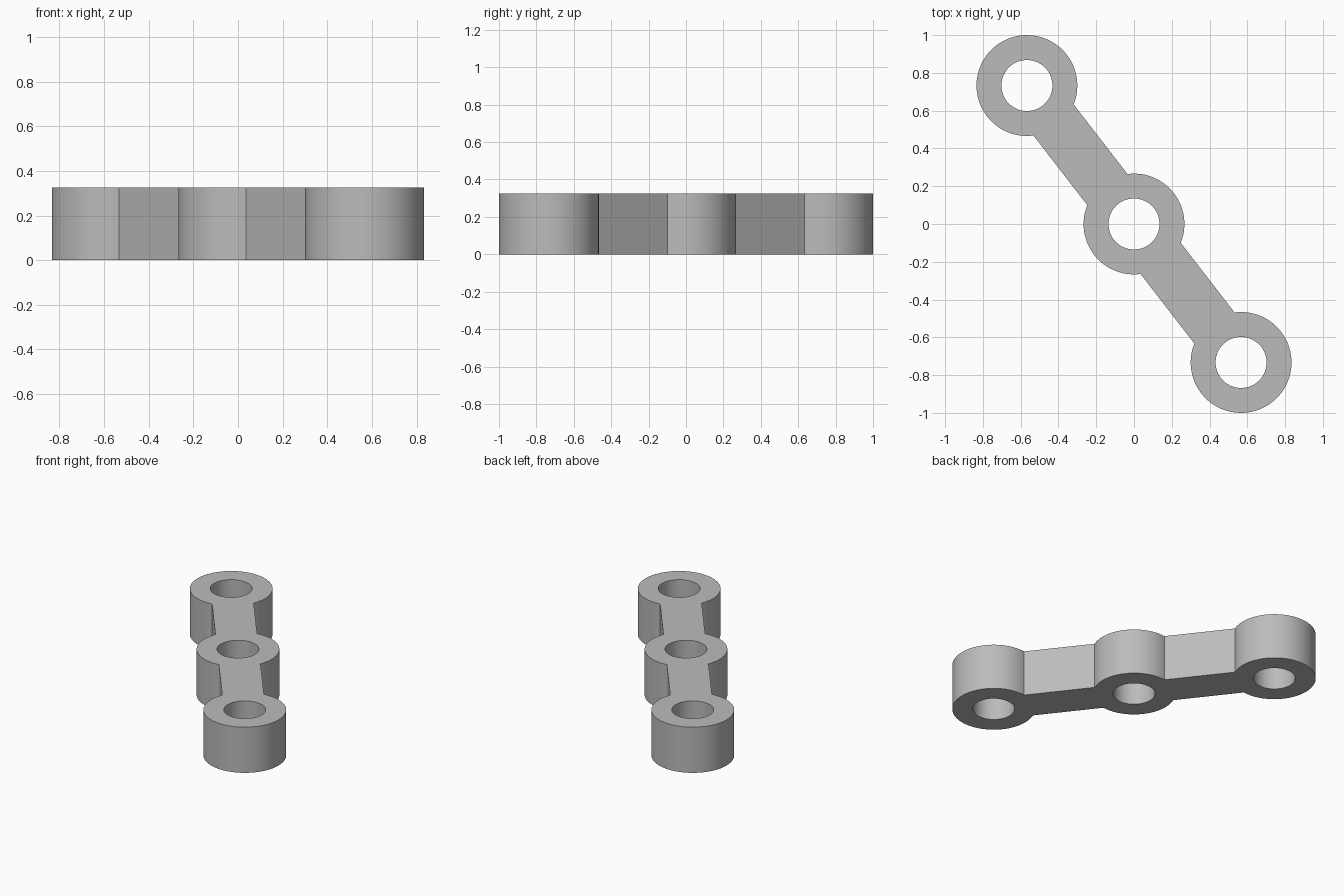
import bpy
import bmesh
import math

if "Cube" in bpy.data.objects:
    bpy.data.objects.remove(bpy.data.objects["Cube"], do_unlink=True)

RING = 0.267        # outer radius of each eye
HOLE = 0.135        # bore radius
HALF_BAR = 0.1345   # half width of the connecting bars
HEIGHT = 0.325
END = (0.567, -0.733)
PITCH = math.hypot(*END)
HEADING = math.atan2(END[1], END[0])
GAP = math.degrees(math.asin(HALF_BAR / RING))

grey = bpy.data.materials.new("plain grey")
grey.use_nodes = True
colour = (0.5, 0.5, 0.5, 1)
grey.diffuse_color = colour
grey.node_tree.nodes["Principled BSDF"].inputs["Base Color"].default_value = colour


def arc(offset, radius, start, stop, steps):
    """Points on an arc whose centre lies along the link's axis."""
    pts = []
    for i in range(steps + 1):
        a = HEADING + math.radians(start + (stop - start) * i / steps)
        pts.append((offset * math.cos(HEADING) + radius * math.cos(a),
                    offset * math.sin(HEADING) + radius * math.sin(a)))
    return pts


def add_loop(bm, points):
    verts = [bm.verts.new((x, y, 0)) for x, y in points]
    return [bm.edges.new((v, verts[i - 1])) for i, v in enumerate(verts)]


# Outer outline: end eye, middle eye, other end eye, middle eye again
outline = (arc(PITCH, RING, GAP - 180, 180 - GAP, 60)
           + arc(0, RING, GAP, 180 - GAP, 24)
           + arc(-PITCH, RING, GAP, 360 - GAP, 60)
           + arc(0, RING, 180 + GAP, 360 - GAP, 24))

bm = bmesh.new()
edges = add_loop(bm, outline)

# Three bores
for offset in (-PITCH, 0, PITCH):
    edges += add_loop(bm, arc(offset, HOLE, 0, 360, 64)[:-1])

# Fill the flat plate and raise it to full height
bmesh.ops.triangle_fill(bm, use_beauty=True, use_dissolve=False, edges=edges)
raised = bmesh.ops.extrude_face_region(bm, geom=bm.faces[:], use_keep_orig=True)
top = [g for g in raised["geom"] if isinstance(g, bmesh.types.BMVert)]
bmesh.ops.translate(bm, verts=top, vec=(0, 0, HEIGHT))
bmesh.ops.recalc_face_normals(bm, faces=bm.faces[:])

mesh = bpy.data.meshes.new("three_eye_link")
bm.to_mesh(mesh)
bm.free()
mesh.materials.append(grey)
link = bpy.data.objects.new("three_eye_link", mesh)
bpy.context.collection.objects.link(link)

# Smooth round walls, crisp rims
bpy.ops.object.select_all(action="DESELECT")
link.select_set(True)
bpy.context.view_layer.objects.active = link
bpy.ops.object.shade_smooth_by_angle(angle=math.radians(30))
